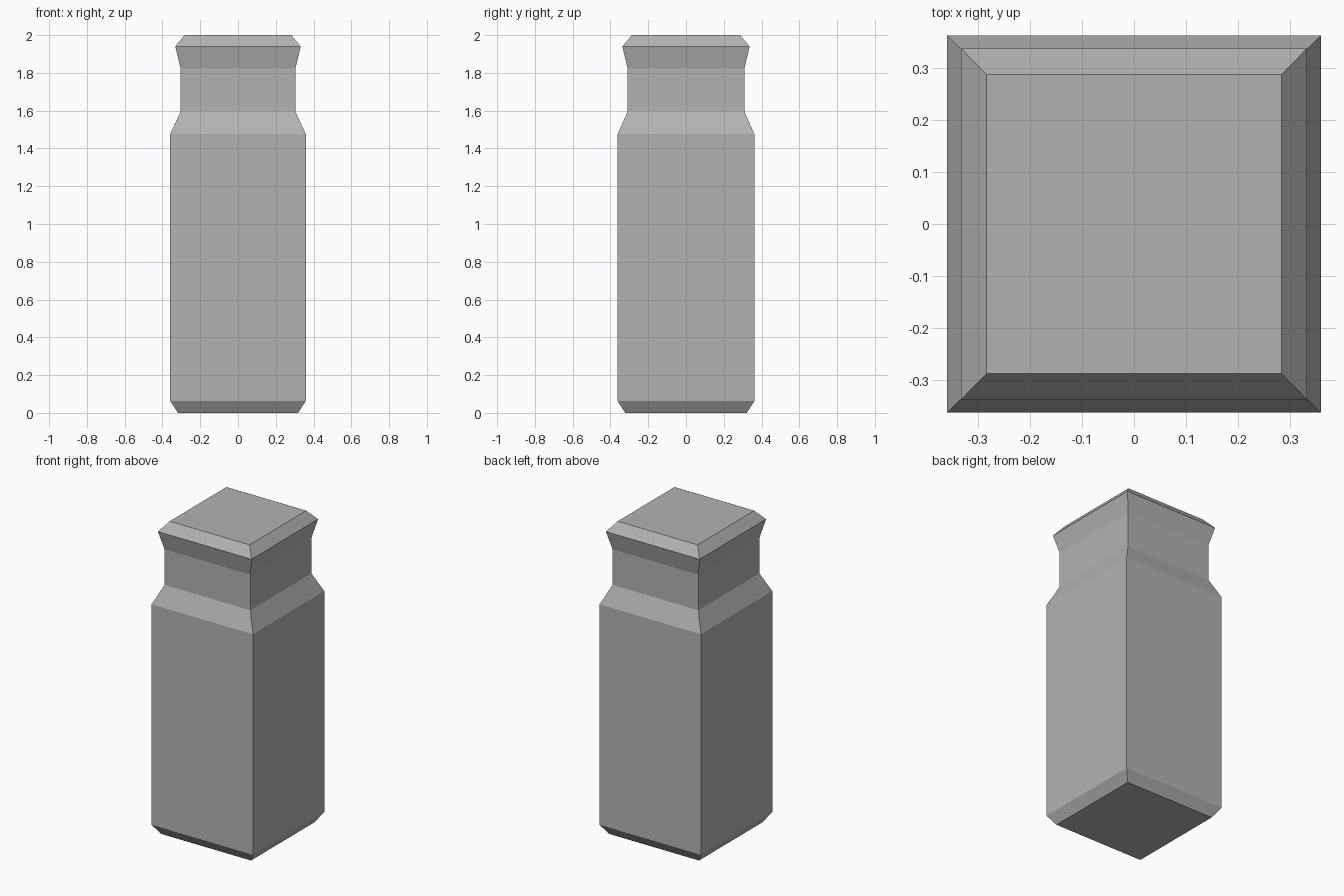
import bpy
import bmesh

if "Cube" in bpy.data.objects:
    bpy.data.objects.remove(bpy.data.objects["Cube"])

# Single grey material
grey = bpy.data.materials.new("plain_grey")
grey.diffuse_color = (0.45, 0.45, 0.45, 1)
grey.use_nodes = True
grey.node_tree.nodes["Principled BSDF"].inputs["Base Color"].default_value = grey.diffuse_color

# Square jar profile: height, half width, half depth
profile = [
    (0.0, 0.318, 0.322),     # base
    (0.063, 0.359, 0.362),   # base chamfer
    (1.476, 0.359, 0.362),   # shoulder
    (1.595, 0.304, 0.309),   # neck bottom
    (1.823, 0.304, 0.309),   # neck top
    (1.94, 0.332, 0.337),    # flared rim
    (2.0, 0.283, 0.287),     # flat top
]

bm = bmesh.new()
rings = [[bm.verts.new((sx * w, sy * d, z))
          for sx, sy in ((-1, -1), (1, -1), (1, 1), (-1, 1))]
         for z, w, d in profile]

# Side walls between neighbouring rings
for low, high in zip(rings, rings[1:]):
    for i in range(4):
        j = (i + 1) % 4
        bm.faces.new((low[i], low[j], high[j], high[i]))

# Closed bottom and top
bm.faces.new(rings[0][::-1])
bm.faces.new(rings[-1])

mesh = bpy.data.meshes.new("square_jar")
bm.to_mesh(mesh)
bm.free()
mesh.materials.append(grey)
jar = bpy.data.objects.new("square_jar", mesh)
bpy.context.collection.objects.link(jar)
